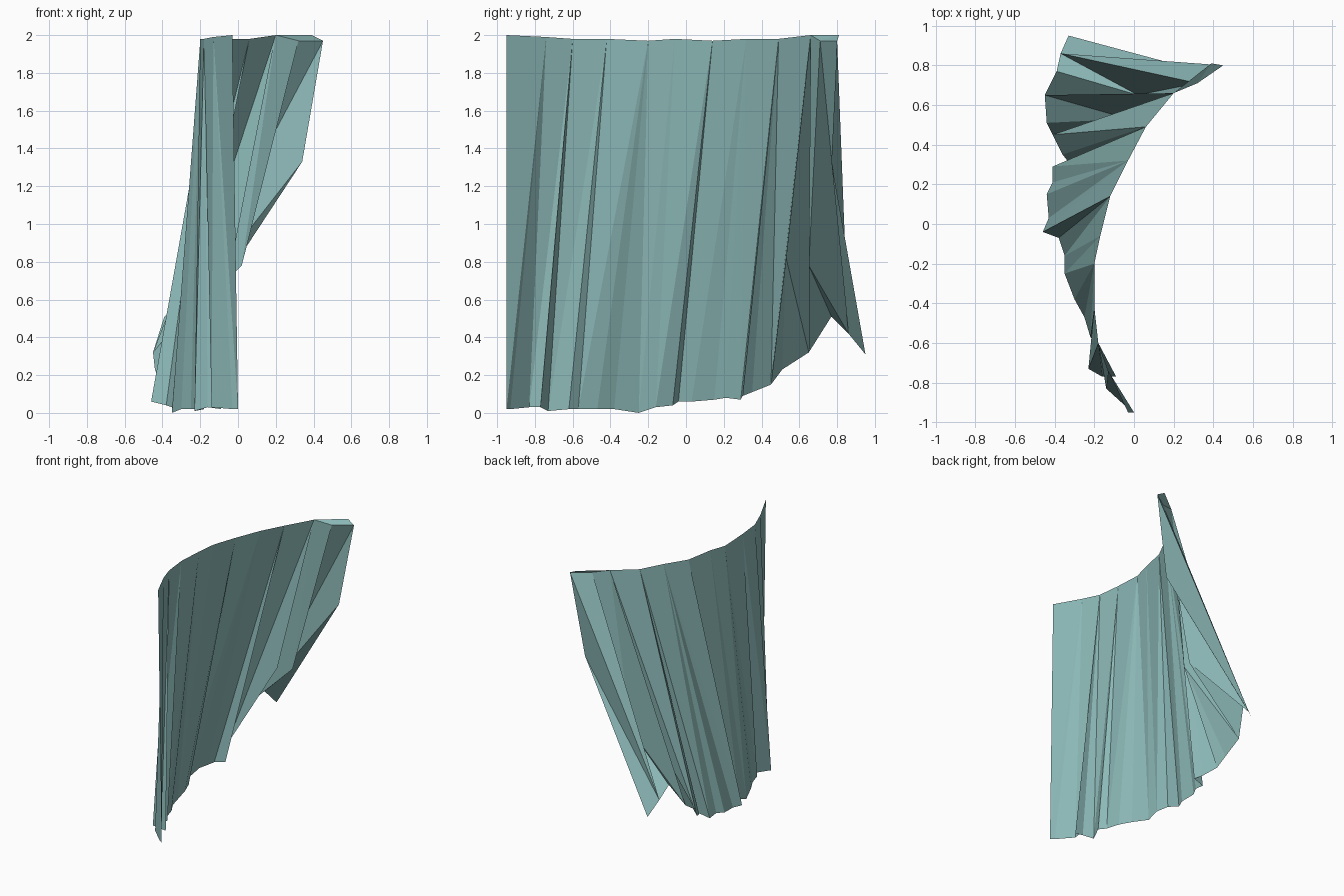
import bpy, bmesh

# Rail line along the top, front to back
rail = [(-.03, -.95, 2), (-.13, -.74, 1.99), (-.18, -.60, 1.98), (-.20, -.42, 1.98),
        (-.20, -.20, 1.97), (-.17, -.06, 1.98), (-.12, .14, 1.97), (-.03, .32, 1.98),
        (.06, .49, 1.98), (.20, .66, 2), (.32, .71, 1.97), (.45, .80, 1.97), (.39, .81, 2)]

# Pleated hem, front to back, rising at the blown-out back corner
hem = [(0, -.95, .02), (-.03, -.93, .02), (-.14, -.83, .03), (-.13, -.77, .03),
       (-.09, -.77, .02), (-.16, -.77, .03), (-.23, -.73, .01), (-.18, -.62, .02),
       (-.22, -.57, .02), (-.25, -.47, .02), (-.30, -.38, .02), (-.35, -.25, 0),
       (-.35, -.16, .03), (-.38, -.07, .04), (-.46, -.04, .06), (-.43, .03, .06),
       (-.44, .15, .07), (-.41, .21, .08), (-.41, .29, .07), (-.32, .30, .09),
       (-.36, .35, .11), (-.41, .45, .15), (-.44, .51, .23), (-.45, .65, .32),
       (-.39, .77, .51), (-.37, .86, .42), (-.33, .95, .31)]

# Last hem point gathered under each rail point: one fan of pleats per rail point
fan_end = [0, 2, 6, 8, 11, 12, 14, 18, 21, 21]

bm = bmesh.new()
T = [bm.verts.new(p) for p in rail]
B = [bm.verts.new(p) for p in hem]

# Pleats
start = 0
for i, end in enumerate(fan_end):
    if i:
        bm.faces.new((T[i - 1], B[start], T[i]))
    for j in range(start, end):
        bm.faces.new((T[i], B[j], B[j + 1]))
    start = end

# Folds of the lifted back corner
fold_a, fold_b, edge = [bm.verts.new(p) for p in (
    (-.03, .53, .82), (.02, .65, .78), (.34, .77, 1.33))]
for tri in ((T[9], B[21], fold_a), (fold_a, B[21], B[22]), (fold_a, B[22], B[23]),
            (T[9], fold_a, B[23]), (T[9], B[23], fold_b), (T[9], fold_b, T[10]),
            (fold_b, B[23], B[24]), (fold_b, B[24], B[25]), (T[10], fold_b, B[25]),
            (T[10], B[25], T[11]), (T[11], B[25], edge), (edge, B[25], B[26]),
            (T[9], T[10], T[12]), (T[10], T[11], T[12])):
    bm.faces.new(tri)

mesh = bpy.data.meshes.new("curtain")
bm.to_mesh(mesh)
bm.free()
curtain = bpy.data.objects.new("curtain", mesh)
bpy.context.collection.objects.link(curtain)

cloth = bpy.data.materials.new("teal cloth")
cloth.diffuse_color = (.26, .48, .47, 1)
mesh.materials.append(cloth)
